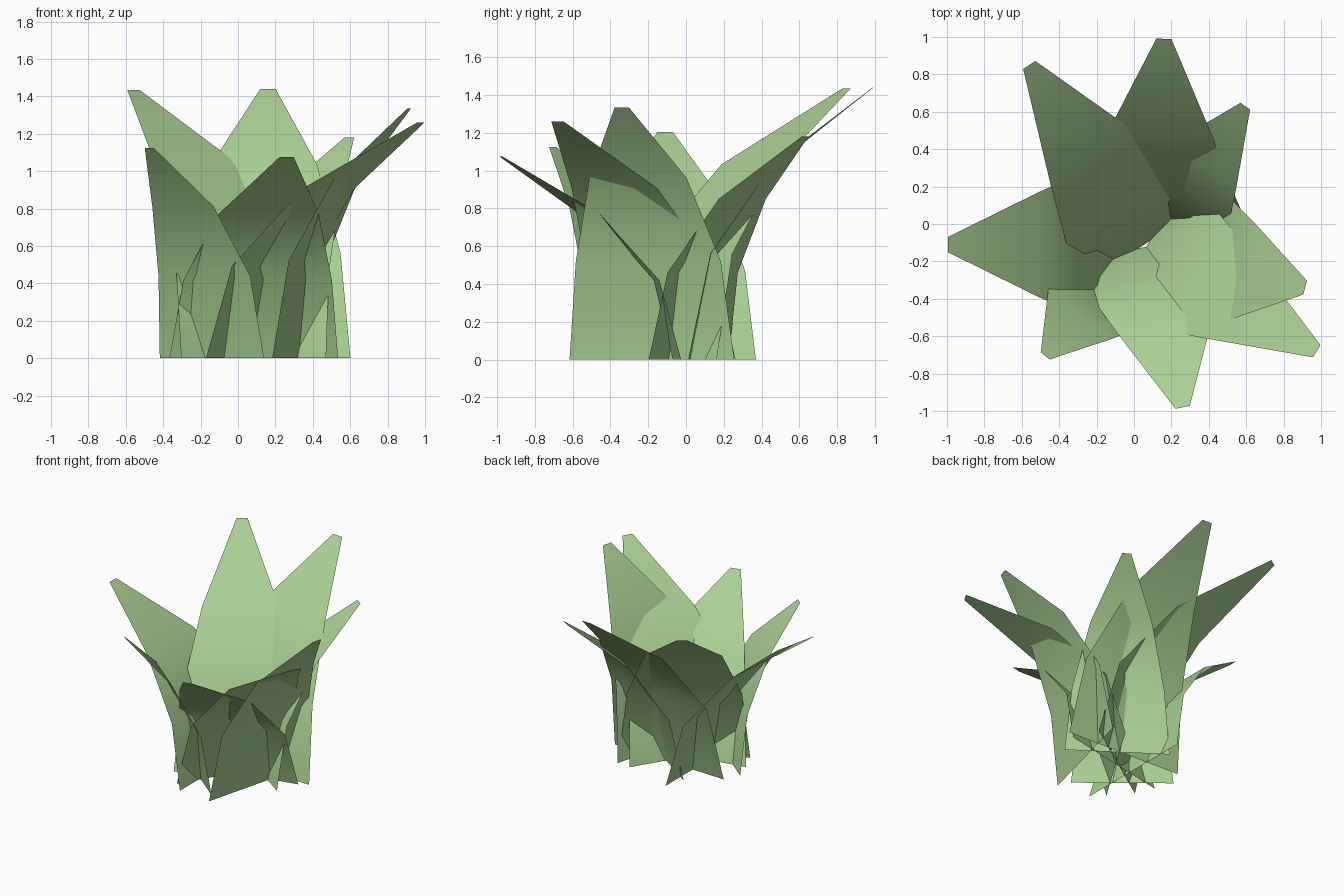
import bpy
from mathutils import Vector

if "Cube" in bpy.data.objects:
    bpy.data.objects.remove(bpy.data.objects["Cube"])

green = bpy.data.materials.new("leaf_green")
green.diffuse_color = (0.40, 0.63, 0.29, 1)
green.use_nodes = True
green.node_tree.nodes["Principled BSDF"].inputs["Base Color"].default_value = green.diffuse_color

# blade shape from root to tip: (outward fraction, height fraction, width fraction)
ROWS = [(0.0, 0.0, 1.0), (0.12, 0.39, 0.88), (0.46, 0.72, 0.59), (1.0, 1.0, 0.085)]


def leaf(i, tip, direction, reach, half_width):
    tip = Vector(tip)
    out = Vector((*direction, 0)).normalized()
    side = Vector((-out.y, out.x, 0))
    root = Vector((tip.x, tip.y, 0)) - out * reach
    verts = []
    for r, z, w in ROWS:
        c = root + out * reach * r + Vector((0, 0, tip.z * z))
        verts += [c - side * half_width * w, c + side * half_width * w]
    faces = [(2 * k, 2 * k + 1, 2 * k + 3, 2 * k + 2) for k in range(len(ROWS) - 1)]
    me = bpy.data.meshes.new(f"leaf_{i}")
    me.from_pydata(verts, [], faces)
    me.materials.append(green)
    for p in me.polygons:
        p.use_smooth = True
    ob = bpy.data.objects.new(f"leaf_{i}", me)
    bpy.context.collection.objects.link(ob)


# ring of leaves: tip, facing, outward reach, half width at root
LEAVES = [
    ((-0.56, 0.85, 1.435), (-0.56, 0.83), 1.14, 0.46),
    ((0.16, 0.99, 1.44), (0.04, 1.0), 0.96, 0.48),
    ((0.595, 0.63, 1.18), (0.57, 0.82), 0.75, 0.37),
    ((0.915, -0.34, 1.335), (0.97, -0.25), 0.64, 0.45),
    ((0.977, -0.68, 1.26), (0.85, -0.52), 1.07, 0.45),
    ((0.26, -0.98, 1.075), (0.2, -0.98), 0.88, 0.46),
    ((-0.475, -0.705, 1.125), (-0.63, -0.77), 0.53, 0.36),
    ((-0.995, -0.11, 1.205), (-1.0, 0.0), 0.91, 0.48),
]
for i, args in enumerate(LEAVES, 1):
    leaf(i, *args)
